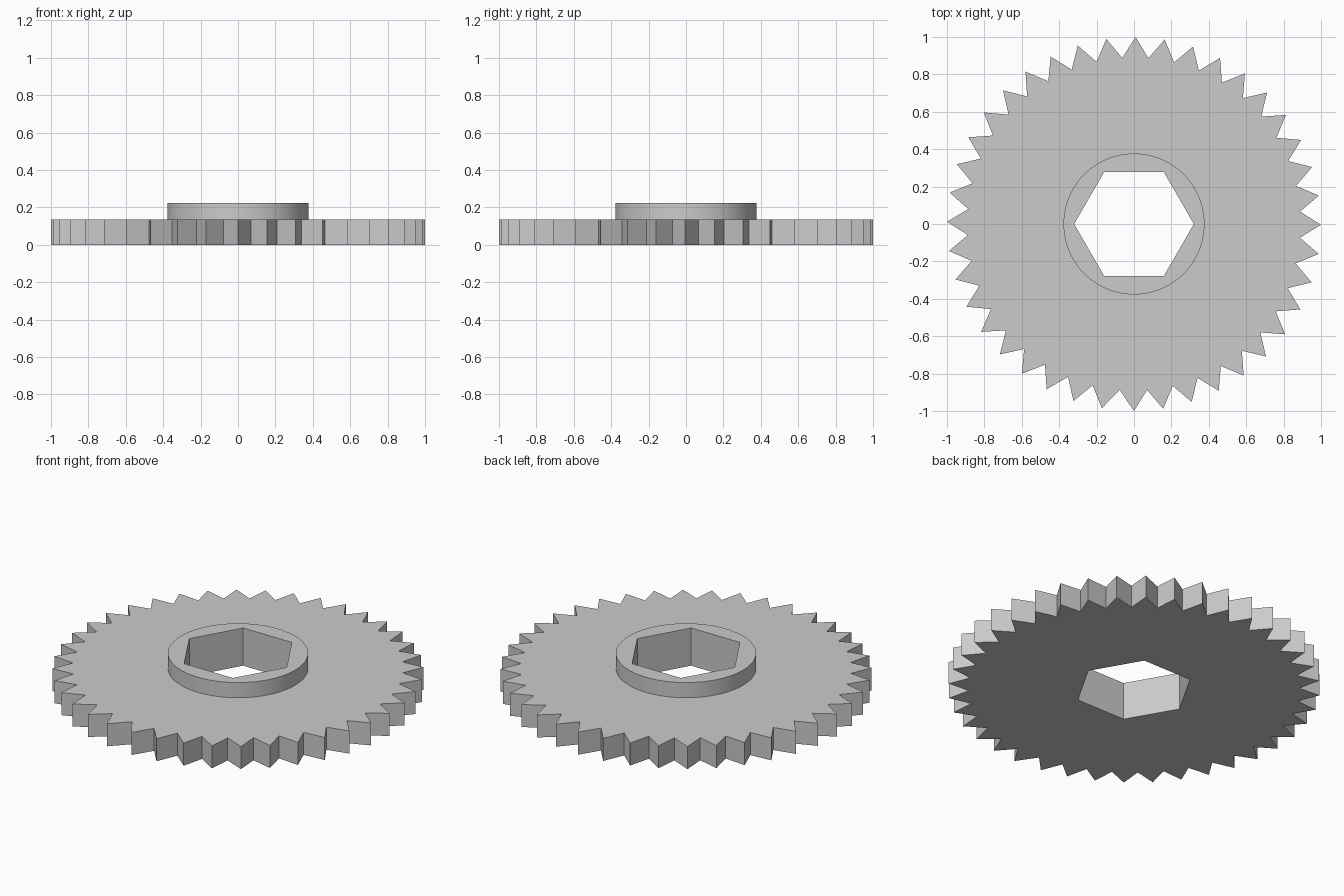
import bpy
import bmesh
from math import sin, cos, radians

cube = bpy.data.objects.get("Cube")
if cube:
    bpy.data.objects.remove(cube, do_unlink=True)

TEETH, PITCH = 40, 8.977
TIP_R, ROOT_R = 1.0, 0.89
HUB_R, BORE_R = 0.377, 0.32
PLATE_Z, HUB_Z = 0.134, 0.224


def polar(r, deg):
    return r * cos(radians(deg)), r * sin(radians(deg))


def circle(r, n):
    return [polar(r, 360 * i / n) for i in range(n)]


# Tooth outline: the last gap is slightly wider than the others
teeth = []
for i in range(TEETH):
    start = -90 + i * PITCH
    end = start + PITCH if i < TEETH - 1 else 270
    teeth += [polar(TIP_R, start), polar(ROOT_R, (start + end) / 2)]

bm = bmesh.new()


def wall(outline, z0, z1):
    """Vertical wall along a closed outline; returns its bottom and top edges."""
    low, high = [[bm.verts.new((x, y, z)) for x, y in outline] for z in (z0, z1)]
    n = len(outline)
    for i in range(n):
        j = (i + 1) % n
        bm.faces.new((low[i], low[j], high[j], high[i]))
    return [[bm.edges.get((ring[i], ring[(i + 1) % n])) for i in range(n)]
            for ring in (low, high)]


def cap(outer, inner, up):
    """Flat face between an outer and an inner loop of edges."""
    bmesh.ops.triangle_fill(bm, edges=outer + inner, use_beauty=True,
                            normal=(0, 0, up))


# Toothed rim, round hub and hexagonal bore
rim_low, rim_high = wall(teeth, 0, PLATE_Z)
hub_low, hub_high = wall(circle(HUB_R, 96), PLATE_Z, HUB_Z)
bore_low, bore_high = wall(circle(BORE_R, 6), 0, HUB_Z)

# Underside, plate face and hub face
cap(rim_low, bore_low, -1)
cap(rim_high, hub_low, 1)
cap(hub_high, bore_high, 1)
bmesh.ops.recalc_face_normals(bm, faces=bm.faces[:])

mesh = bpy.data.meshes.new("toothed_wheel")
bm.to_mesh(mesh)
bm.free()
wheel = bpy.data.objects.new("toothed_wheel", mesh)
bpy.context.collection.objects.link(wheel)

# Plain grey material
grey = bpy.data.materials.new("plain_grey")
grey.use_nodes = True
colour = (0.6, 0.6, 0.6, 1)
grey.diffuse_color = colour
grey.node_tree.nodes["Principled BSDF"].inputs["Base Color"].default_value = colour
mesh.materials.append(grey)

# Smooth hub wall, sharp corners elsewhere
bpy.ops.object.select_all(action='DESELECT')
wheel.select_set(True)
bpy.context.view_layer.objects.active = wheel
bpy.ops.object.shade_smooth_by_angle(angle=radians(20))
